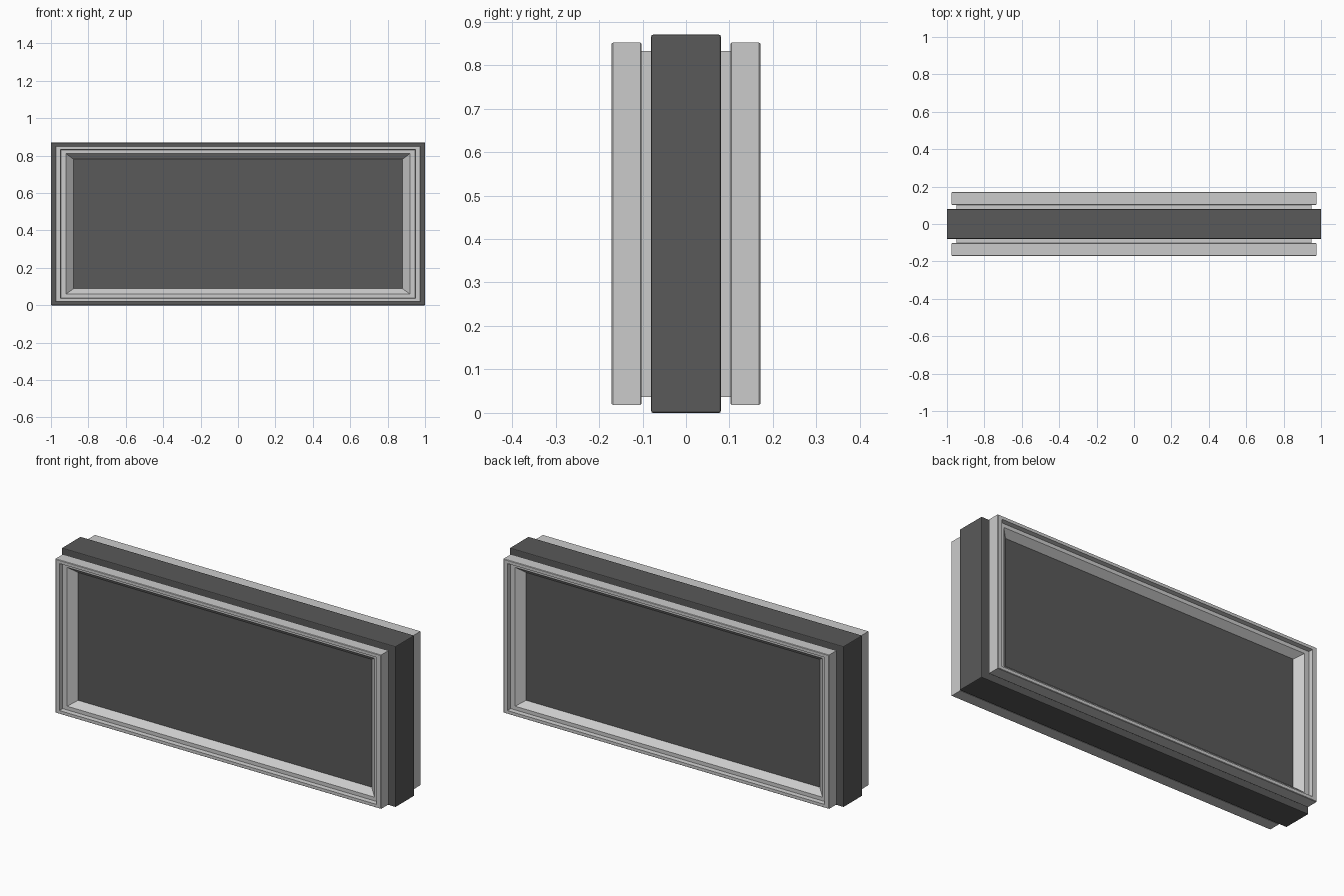
import bpy, bmesh

if "Cube" in bpy.data.objects:
    bpy.data.objects.remove(bpy.data.objects["Cube"])

HX, HZ, ZC = 1.0, 0.435, 0.435   # half width, half height, centre height
K = 0.74                         # vertical insets are narrower than side ones

dark = bpy.data.materials.new("dark_grey")
dark.diffuse_color = (0.10, 0.10, 0.10, 1)
dark.use_nodes = True
dark.node_tree.nodes["Principled BSDF"].inputs["Base Color"].default_value = dark.diffuse_color


def box(name, inset, y, bevel=0.0, mat=None):
    bpy.ops.mesh.primitive_cube_add(size=2, location=(0, 0, ZC))
    ob = bpy.context.object
    ob.name = name
    ob.scale = (HX - inset, y, HZ - inset * K)
    bpy.ops.object.transform_apply(location=False, rotation=False, scale=True)
    if bevel:
        m = ob.modifiers.new("bevel", 'BEVEL')
        m.width, m.segments = bevel, 2
    if mat:
        ob.data.materials.append(mat)
    return ob


def frame(name, profile, side):
    """Closed rectangular moulding; profile points are (inset, depth)."""
    bm = bmesh.new()
    rings = []
    for inset, y in profile:
        x, z = HX - inset, HZ - inset * K
        rings.append([bm.verts.new((sx * x, side * y, sz * z))
                      for sx, sz in ((-1, -1), (1, -1), (1, 1), (-1, 1))])
    for i, a in enumerate(rings):
        b = rings[(i + 1) % len(rings)]
        for j in range(4):
            k = (j + 1) % 4
            bm.faces.new((a[j], a[k], b[k], b[j]))
    bmesh.ops.recalc_face_normals(bm, faces=bm.faces)
    me = bpy.data.meshes.new(name)
    bm.to_mesh(me)
    bm.free()
    ob = bpy.data.objects.new(name, me)
    ob.location.z = ZC
    bpy.context.collection.objects.link(ob)


# Dark central case, light spacer and the dark recessed panels
box("case", 0.0, 0.08, 0.004, dark)
box("spacer", 0.05, 0.102)
box("recessed_panels", 0.119, 0.112, 0, dark)

# Stepped moulding: outer rim, step down, ledge, sloped inner edge
moulding = [(0.025, 0.105), (0.025, 0.168), (0.028, 0.171), (0.050, 0.171),
            (0.053, 0.147), (0.080, 0.147), (0.120, 0.112), (0.120, 0.102),
            (0.028, 0.102)]
frame("front_frame", moulding, -1)
frame("back_frame", moulding, 1)
